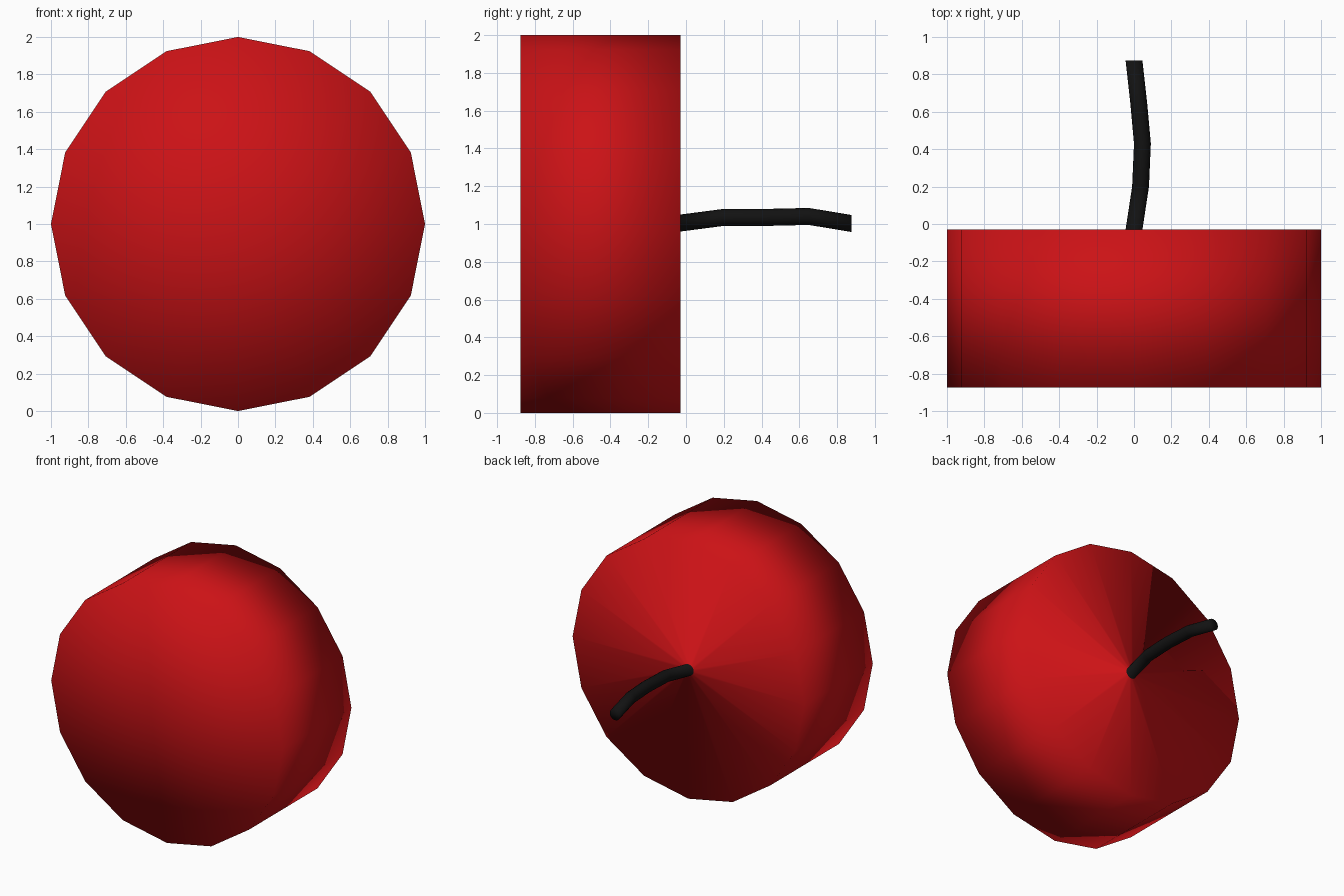
import bpy, bmesh
from math import cos, sin, tau

if "Cube" in bpy.data.objects:
    bpy.data.objects.remove(bpy.data.objects["Cube"])

SIDES = 16
BACK = -0.03


def material(name, colour):
    m = bpy.data.materials.new(name)
    m.diffuse_color = colour
    m.use_nodes = True
    m.node_tree.nodes["Principled BSDF"].inputs["Base Color"].default_value = m.diffuse_color
    return m


bm = bmesh.new()


def ring(x, y, z, r):
    return [bm.verts.new((x + r * cos(tau * i / SIDES), y, z + r * sin(tau * i / SIDES)))
            for i in range(SIDES)]


def bridge(a, b, mat):
    for i in range(SIDES):
        j = (i + 1) % SIDES
        bm.faces.new((a[i], a[j], b[j], b[i])).material_index = mat


def cap(loop, centre, mat):
    c = bm.verts.new(centre)
    for i in range(SIDES):
        bm.faces.new((loop[i], loop[(i + 1) % SIDES], c)).material_index = mat


# Drum body: fanned front cap, straight sides, flat back around the fuse
front = ring(0, -0.875, 1, 1)
back = ring(0, BACK, 1, 1)
cap(front, (0, -0.875, 1), 0)
bridge(front, back, 0)

# Bent fuse grown out of the back face: x, y, z of each bend
path = [(0, BACK, 1.005), (0.035, 0.2, 1.035), (0.045, 0.43, 1.035),
        (0.025, 0.65, 1.04), (0, 0.875, 1.003)]
loops = [ring(*p, 0.045) for p in path]
bridge(back, loops[0], 0)
for a, b in zip(loops, loops[1:]):
    bridge(a, b, 1)
cap(loops[-1], path[-1], 1)

# Smooth shading over the whole connected surface
bmesh.ops.recalc_face_normals(bm, faces=bm.faces[:])
for f in bm.faces:
    f.smooth = True
mesh = bpy.data.meshes.new("drum_with_fuse")
bm.to_mesh(mesh)
bm.free()
mesh.materials.append(material("red", (0.6, 0.006, 0.008, 1)))
mesh.materials.append(material("black", (0.006, 0.006, 0.006, 1)))
bpy.context.collection.objects.link(bpy.data.objects.new("drum_with_fuse", mesh))
